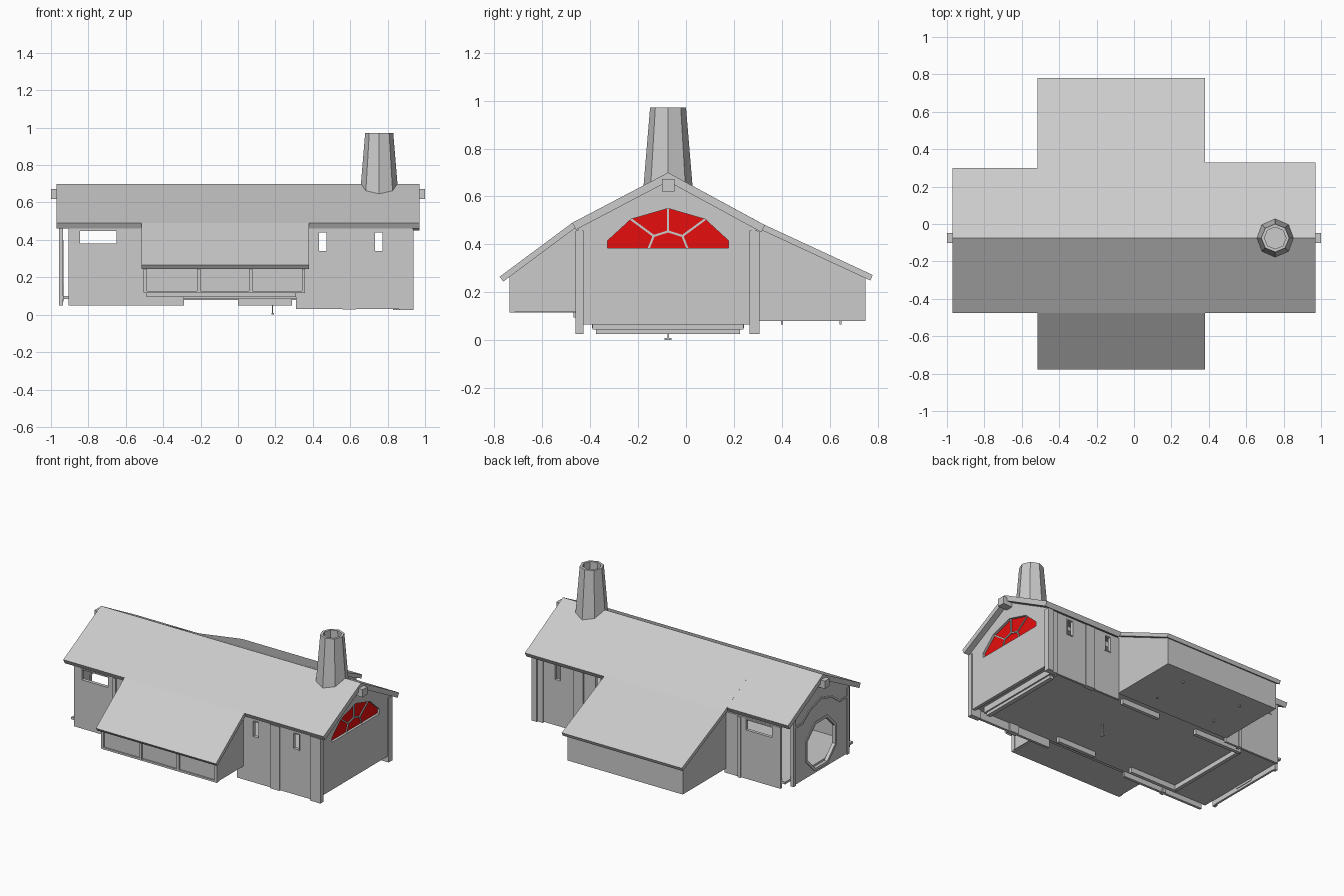
import bpy, bmesh, math
from mathutils import Matrix, Vector

if "Cube" in bpy.data.objects:
    bpy.data.objects.remove(bpy.data.objects["Cube"])


def material(name, rgb):
    m = bpy.data.materials.new(name)
    m.diffuse_color = (*rgb, 1)
    m.use_nodes = True
    m.node_tree.nodes["Principled BSDF"].inputs["Base Color"].default_value = m.diffuse_color
    return m


GREY = material("stone grey", (0.6, 0.6, 0.6))
RED = material("window red", (0.8, 0.004, 0.004))

# local (x, y, normal) -> world axes for each plate orientation
AXES = {
    'X': Matrix(((0, 0, 1), (1, 0, 0), (0, 1, 0))),   # profile in (y, z)
    'Y': Matrix(((1, 0, 0), (0, 0, -1), (0, 1, 0))),  # profile in (x, z)
}


def plate(name, axis, lo, hi, loops, mat=GREY):
    """Flat outline (with holes) extruded between lo and hi along an axis."""
    cu = bpy.data.curves.new(name, 'CURVE')
    cu.dimensions = '2D'
    cu.fill_mode = 'BOTH'
    cu.extrude = (hi - lo) / 2
    for pts in loops:
        s = cu.splines.new('POLY')
        s.points.add(len(pts) - 1)
        for p, (u, v) in zip(s.points, pts):
            p.co = (u, v, 0, 1)
        s.use_cyclic_u = True
    tmp = bpy.data.objects.new(name + "_tmp", cu)
    bpy.context.collection.objects.link(tmp)
    dg = bpy.context.evaluated_depsgraph_get()
    me = bpy.data.meshes.new_from_object(tmp.evaluated_get(dg))
    bpy.data.objects.remove(tmp)
    mid = (lo + hi) / 2
    off = Vector((mid, 0, 0)) if axis == 'X' else Vector((0, mid, 0))
    me.transform(Matrix.Translation(off) @ AXES[axis].to_4x4())
    bm = bmesh.new()
    bm.from_mesh(me)
    bmesh.ops.remove_doubles(bm, verts=bm.verts, dist=1e-5)
    bmesh.ops.recalc_face_normals(bm, faces=bm.faces)
    for f in bm.faces:
        f.smooth = False
    bm.to_mesh(me)
    bm.free()
    me.materials.clear()
    me.materials.append(mat)
    ob = bpy.data.objects.new(name, me)
    bpy.context.collection.objects.link(ob)
    return ob


def rect(a, b, c, d):
    return [(a, c), (b, c), (b, d), (a, d)]


def box(name, x0, x1, y0, y1, z0, z1):
    return plate(name, 'X', x0, x1, [rect(y0, y1, z0, z1)])


def bar(name, lo, hi, a, b, w):
    """Straight trim strip from a to b in the (y, z) plane."""
    a, b = Vector(a), Vector(b)
    d = (b - a).normalized()
    n = Vector((-d.y, d.x)) * w / 2
    a, b = a - d * w / 3, b + d * w / 3
    plate(name, 'X', lo, hi, [[tuple(p) for p in (a - n, b - n, b + n, a + n)]])


def roof(name, x0, x1, top, t):
    """Roof sheet of constant thickness under a list of (y, z) top points."""
    pts = [Vector(p) for p in top]
    dirs = [(b - a).normalized() for a, b in zip(pts, pts[1:])]
    low = []
    for i, p in enumerate(pts):
        ds = dirs[max(i - 1, 0):i + 1]
        n = sum((Vector((d.y, -d.x)) for d in ds), Vector((0, 0))).normalized()
        low.append(p + n * t / n.dot(Vector((ds[0].y, -ds[0].x))))
    plate(name, 'X', x0, x1, [[tuple(p) for p in pts + low[::-1]]])


# roofs: the middle stretch sweeps down over both lean-tos
RY = -0.075
EAVE, RIDGE = (-0.475, 0.49), (RY, 0.70)
roof("main_roof_left", -0.97, -0.515, [EAVE, RIDGE, (0.30, 0.496)], 0.033)
roof("main_roof_right", 0.38, 0.97, [EAVE, RIDGE, (0.33, 0.48)], 0.033)
roof("lean_to_roof", -0.515, 0.38,
     [(-0.778, 0.265), EAVE, RIDGE, (0.325, 0.483), (0.78, 0.272)], 0.025)
box("ridge_beam", -1, 1, RY - 0.026, RY + 0.026, 0.62, 0.672)

# octagonal hollow chimney
bm = bmesh.new()
rings = []
for r, z in ((0.106, 0.60), (0.075, 0.972), (0.058, 0.972), (0.066, 0.73)):
    rings.append([bm.verts.new((0.755 + r * math.cos(k * math.pi / 4),
                                RY + r * math.sin(k * math.pi / 4), z)) for k in range(8)])
for a, b in zip(rings, rings[1:]):
    for k in range(8):
        bm.faces.new((a[k], a[(k + 1) % 8], b[(k + 1) % 8], b[k]))
bm.faces.new(rings[-1])
bmesh.ops.recalc_face_normals(bm, faces=bm.faces)
me = bpy.data.meshes.new("chimney")
bm.to_mesh(me)
bm.free()
me.materials.append(GREY)
bpy.context.collection.objects.link(bpy.data.objects.new("chimney", me))

# front and back long walls, with window holes, frames and pilasters
WINS = {"right": [(0.432, 0.472, 0.34, 0.44), (0.732, 0.772, 0.34, 0.44)],
        "left": [(-0.845, -0.65, 0.38, 0.447)]}
for side, y0, y1, xl, xr in (("front", -0.452, -0.435, -0.29, 0.31),
                             ("back", 0.273, 0.288, -0.49, 0.36)):
    for end, a, b, z in (("left", -0.905, xl, 0.05), ("right", xr, 0.932, 0.03)):
        holes = [rect(*w) for w in WINS[end]]
        plate(f"{side}_{end}_wall", 'Y', y0, y1, [rect(a, b, z, 0.462)] + holes)
        for w in WINS[end]:
            g = 0.006
            plate(f"{side}_{end}_window_frame", 'Y', y0 - 0.003, y1 + 0.003,
                  [rect(w[0] - g, w[1] + g, w[2] - g, w[3] + g), rect(*w)])
    for a, b, z in ((0.56, 0.63, 0.028), (0.86, 0.937, 0.025), (-0.612, -0.59, 0.048)):
        box(f"{side}_pilaster", a, b, y0 - 0.008, y1 + 0.008, z, 0.458)

# right gable with a recessed fan window: red panes behind glazing bars
ARCH = [(-0.253, 0.385), (-0.253, 0.415), (-0.155, 0.505), (0, 0.55),
        (0.155, 0.505), (0.253, 0.415), (0.253, 0.385)]
HUB = [(-0.08, 0.385), (-0.06, 0.435), (0, 0.454), (0.06, 0.435), (0.08, 0.385)]
arch, hub = ([(RY + y, z) for y, z in L] for L in (ARCH, HUB))
GABLE = [(-0.452, 0.065), (0.297, 0.065), (0.297, 0.462), (RY, 0.668), (-0.452, 0.465)]
plate("right_gable", 'X', 0.908, 0.93, [GABLE, arch])
plate("fan_window_panes", 'X', 0.908, 0.914, [arch], RED)
for a, b in zip(hub, hub[1:]):
    bar("fan_hub_bar", 0.91, 0.92, a, b, 0.009)
for i in (1, 2, 3):
    bar("fan_radial_bar", 0.91, 0.92, arch[i + 1], hub[i], 0.009)
for y in (-0.445, 0.29):
    box("gable_edge_post", 0.9, 0.937, y - 0.016, y + 0.016, 0.025, 0.455)


# left end: narrower free-standing screen with an octagonal doorway
def octagon(r, cz=0.235):
    return [(RY + r * math.cos((k + 0.5) * math.pi / 4),
             cz + r * math.sin((k + 0.5) * math.pi / 4)) for k in range(8)]


SCREEN = [(-0.37, 0.055), (0.22, 0.055), (0.22, 0.505), (RY, 0.668), (-0.37, 0.507)]
plate("doorway_screen", 'X', -0.952, -0.938, [SCREEN, octagon(0.16)])
plate("doorway_frame", 'X', -0.957, -0.934, [octagon(0.178), octagon(0.16)])
for y in (-0.36, 0.21):
    box("screen_post", -0.958, -0.936, y - 0.012, y + 0.012, 0.05, 0.5)
crown = [(RY + y, z) for y, z in ((-0.28, 0.44), (-0.2, 0.44), (-0.12, 0.50), (0, 0.535),
                                  (0.12, 0.50), (0.2, 0.44), (0.28, 0.44))]
for a, b in zip(crown, crown[1:]):
    bar("doorway_arch_trim", -0.957, -0.95, a, b, 0.012)

# lean-to walls
FRONT = [(-0.735, 0.12), (-0.445, 0.12), (-0.445, 0.485), (-0.735, 0.272)]
BACK = [(0.27, 0.08), (0.75, 0.08), (0.75, 0.268), (0.27, 0.485)]
for x in (-0.495, 0.352):
    plate("front_lean_to_side", 'X', x - 0.006, x + 0.006, [FRONT])
    plate("back_lean_to_side", 'X', x - 0.006, x + 0.006, [BACK])
box("front_lean_to_wall", -0.5, 0.355, -0.728, -0.716, 0.12, 0.27)
box("back_lean_to_wall", -0.5, 0.357, 0.738, 0.75, 0.08, 0.268)
for x in (-0.495, -0.21, 0.068, 0.35):
    box("front_lean_to_post", x - 0.009, x + 0.009, -0.738, -0.705, 0.12, 0.268)
box("front_lean_to_sill", -0.5, 0.358, -0.737, -0.715, 0.115, 0.128)

# floors and under-floor beams
box("main_floor", -0.935, 0.92, -0.44, 0.28, 0.085, 0.1)
box("front_floor", -0.495, 0.35, -0.73, -0.44, 0.115, 0.125)
box("front_floor_step", -0.49, 0.31, -0.47, -0.40, 0.095, 0.115)
box("back_floor", -0.495, 0.352, 0.275, 0.745, 0.08, 0.095)
box("gable_beam", 0.83, 0.86, -0.375, 0.225, 0.025, 0.085)
box("gable_beam_cap", 0.82, 0.87, -0.39, 0.24, 0.045, 0.085)
for y in (-0.38, 0.23):
    box("right_floor_beam", 0, 0.29, y - 0.012, y + 0.012, 0.05, 0.088)
    box("left_floor_beam", -0.65, -0.29, y - 0.012, y + 0.012, 0.05, 0.088)
box("cross_floor_beam", -0.66, -0.635, -0.38, 0.23, 0.055, 0.088)

# small pegs under the floor
for x in (-0.3, 0.15):
    for y in (0.4, 0.645):
        box("floor_peg", x - 0.004, x + 0.004, y - 0.004, y + 0.004, 0.065, 0.085)
box("centre_peg", 0.182, 0.188, RY - 0.003, RY + 0.003, 0.005, 0.09)
box("centre_peg_foot", 0.178, 0.192, RY - 0.014, RY + 0.014, 0, 0.008)
